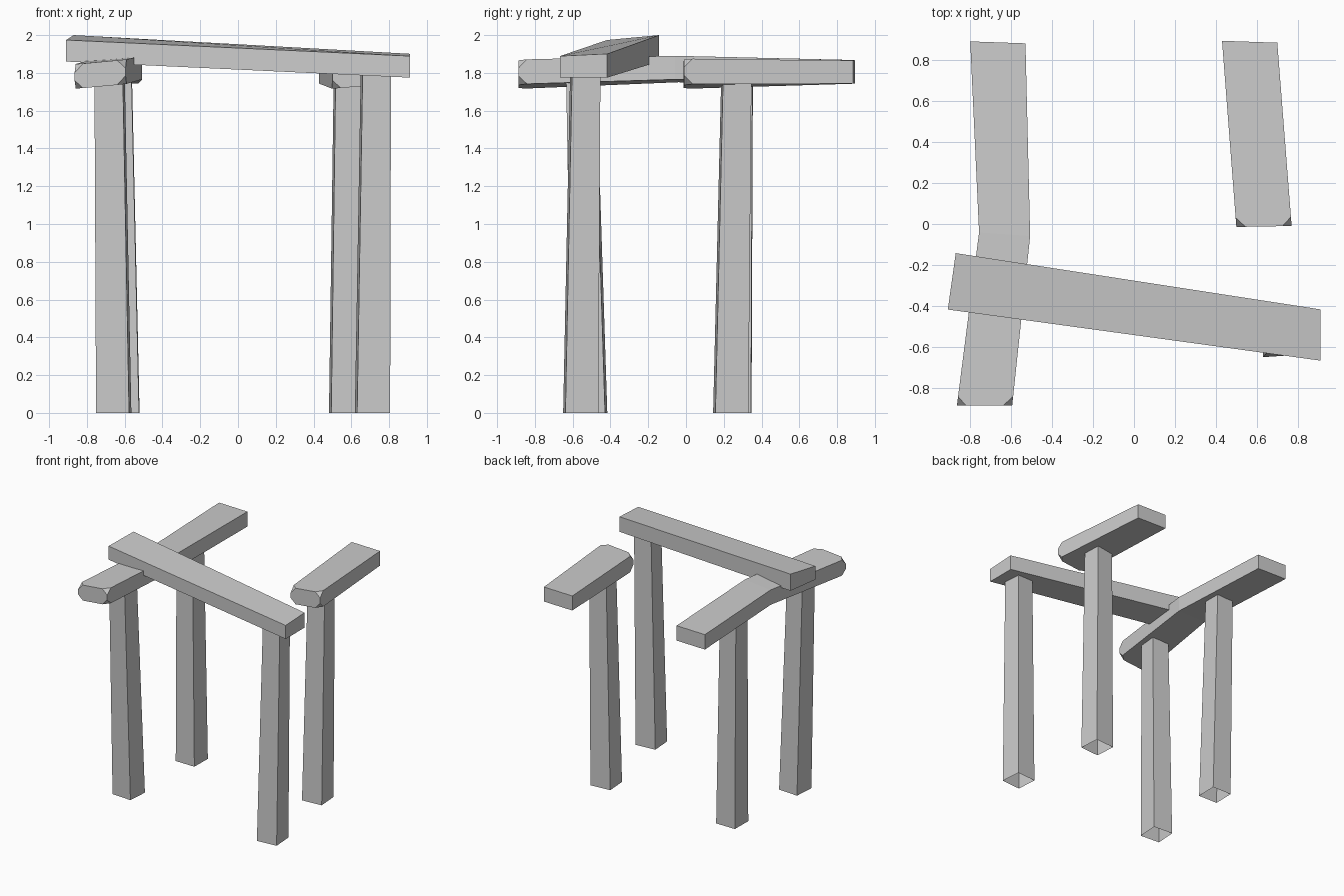
import bpy
import bmesh
from math import cos, sin, radians

cube = bpy.data.objects.get("Cube")
if cube:
    bpy.data.objects.remove(cube, do_unlink=True)

# One plain grey for everything
grey = bpy.data.materials.new("plain_grey")
grey.use_nodes = True
colour = (0.6, 0.6, 0.6, 1)
grey.diffuse_color = colour
grey.node_tree.nodes["Principled BSDF"].inputs["Base Color"].default_value = colour


def finish(name, bm):
    """Turn the bmesh into a flat shaded object."""
    bmesh.ops.recalc_face_normals(bm, faces=bm.faces)
    mesh = bpy.data.meshes.new(name)
    bm.to_mesh(mesh)
    bm.free()
    mesh.materials.append(grey)
    obj = bpy.data.objects.new(name, mesh)
    bpy.context.collection.objects.link(obj)
    return obj


def bridge(bm, ring_a, ring_b):
    """Join two four-cornered rings with side faces."""
    for i in range(4):
        j = (i + 1) % 4
        bm.faces.new((ring_a[i], ring_a[j], ring_b[j], ring_b[i]))


def post(name, foot, head, top, yaw):
    """Tapered post, open at the foot, slightly turned about its axis."""
    bm = bmesh.new()
    angle = radians(yaw)
    rings = []
    for (x, y), z, width in ((foot, 0, FOOT_WIDTH), (head, top, HEAD_WIDTH)):
        ring = []
        for u, v in ((-1, -1), (1, -1), (1, 1), (-1, 1)):
            du, dv = u * width / 2, v * width / 2
            ring.append(bm.verts.new((x + du * cos(angle) - dv * sin(angle),
                                      y + du * sin(angle) + dv * cos(angle), z)))
        rings.append(ring)
    bridge(bm, *rings)
    bm.faces.new(rings[1])
    return finish(name, bm)


def beam(name, sections, chamfer=0):
    """Loft a beam through sections of centre, underside height, width,
    thickness, direction of the width, and rise of underside and top across it."""
    bm = bmesh.new()
    rings = []
    for x, y, low, width, thick, turn, rise_low, rise_top in sections:
        dx, dy = cos(radians(turn)) * width / 2, sin(radians(turn)) * width / 2
        ring = []
        for side, level, rise in ((-1, 0, rise_low), (1, 0, rise_low),
                                  (1, thick, rise_top), (-1, thick, rise_top)):
            ring.append(bm.verts.new((x + side * dx, y + side * dy,
                                      low + level + side * rise / 2)))
        rings.append(ring)
    for a, b in zip(rings, rings[1:]):
        bridge(bm, a, b)
    bm.faces.new(rings[0])
    bm.faces.new(rings[-1])
    # Clip the four corners of the front end
    if chamfer:
        bmesh.ops.bevel(bm, geom=rings[0], offset=chamfer, segments=1,
                        profile=0.5, affect='VERTICES')
    return finish(name, bm)


# Four posts
FOOT_WIDTH = 0.175
HEAD_WIDTH = 0.15
post("front_right_post", (-0.658, -0.51), (-0.68, -0.555), 1.8, -4)
post("back_right_post", (-0.61, 0.258), (-0.638, 0.278), 1.8, -1)
post("front_left_post", (0.712, -0.557), (0.73, -0.533), 1.82, 4)
post("back_left_post", (0.575, 0.237), (0.587, 0.267), 1.8, 4)

# Side beams, the right one bent near its middle
beam("right_beam", [
    (-0.73, -0.887, 1.728, 0.27, 0.13, 0, 0.025, 0.025),
    (-0.632, -0.05, 1.758, 0.25, 0.125, -4, 0.015, 0.015),
    (-0.665, 0.887, 1.743, 0.27, 0.125, -2, 0, 0),
], chamfer=0.045)
beam("left_beam", [
    (0.635, -0.012, 1.728, 0.27, 0.135, 1, 0.025, 0.025),
    (0.565, 0.89, 1.743, 0.27, 0.122, -2, 0, 0),
], chamfer=0.045)

# Sloping cross beam over the front posts
beam("cross_beam", [
    (-0.89, -0.28, 1.86, 0.278, 0.127, 82, 0, 0.026),
    (0.91, -0.542, 1.775, 0.25, 0.12, 90, 0, 0.012),
])
